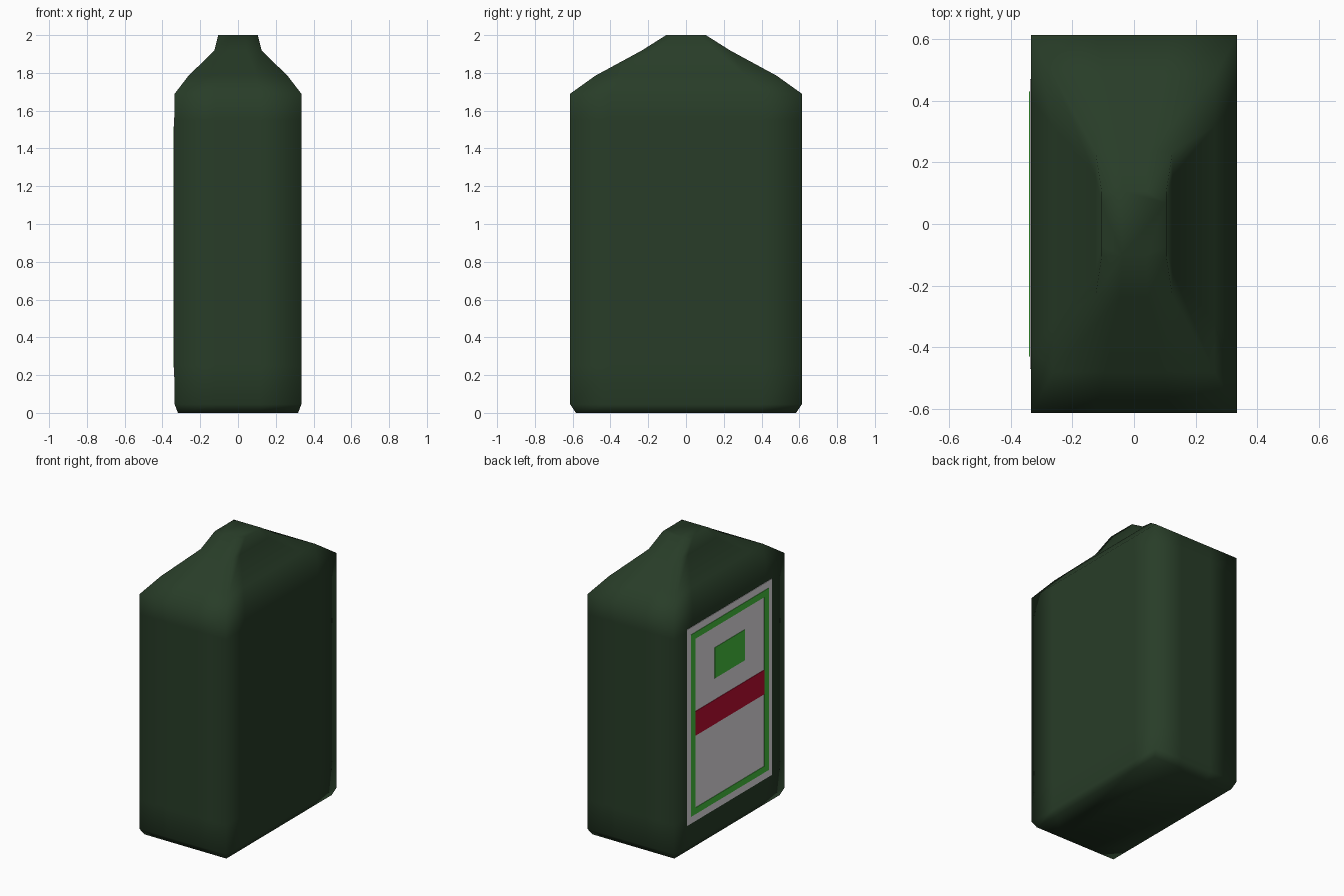
import bpy, bmesh

if "Cube" in bpy.data.objects:
    bpy.data.objects.remove(bpy.data.objects["Cube"])


def material(name, rgb):
    m = bpy.data.materials.new(name)
    m.diffuse_color = (*rgb, 1)
    m.use_nodes = True
    m.node_tree.nodes["Principled BSDF"].inputs["Base Color"].default_value = m.diffuse_color
    return m


DARK_GREEN = material("dark green", (0.021, 0.046, 0.021))
WHITE = material("off white", (0.80, 0.77, 0.80))
GREEN = material("bright green", (0.065, 0.55, 0.05))
RED = material("deep red", (0.52, 0.004, 0.032))


def finish(name, bm, mat, smooth):
    bmesh.ops.recalc_face_normals(bm, faces=bm.faces[:])
    for f in bm.faces:
        f.smooth = smooth
    me = bpy.data.meshes.new(name)
    bm.to_mesh(me)
    bm.free()
    me.materials.append(mat)
    ob = bpy.data.objects.new(name, me)
    bpy.context.collection.objects.link(ob)
    return ob


def ring(bm, hx, hy, z):
    """Rectangular section with extra points that keep the faces flat in the middle."""
    ix, iy = hx * 0.36, hy * 0.66
    quarter = [(ix, -hy), (hx, -hy), (hx, -iy)]
    other = [(hx, iy), (hx, hy), (ix, hy)]
    pts = quarter + other + [(-x, -y) for x, y in quarter + other]
    return [bm.verts.new((x, y, z)) for x, y in pts]


# Canister body: rectangular sections lofted from base to neck
sections = [(0.318, 0.583, 0.0), (0.335, 0.613, 0.045), (0.335, 0.613, 0.25),
            (0.335, 0.613, 1.55), (0.335, 0.613, 1.69), (0.262, 0.48, 1.785),
            (0.125, 0.235, 1.918), (0.105, 0.105, 2.0)]
bm = bmesh.new()
rings = [ring(bm, *s) for s in sections]
for a, b in zip(rings, rings[1:]):
    n = len(a)
    for i in range(n):
        j = (i + 1) % n
        bm.faces.new((a[i], a[j], b[j], b[i]))
bm.faces.new(rings[0][::-1])
bm.faces.new(rings[-1])
finish("canister_body", bm, DARK_GREEN, True)


def plates(name, rects, depth, mat):
    """Thin plates on the -x side; each rect is y0, y1, z0, z1."""
    bm = bmesh.new()
    for y0, y1, z0, z1 in rects:
        c = bmesh.ops.create_cube(bm, size=1)["verts"]
        for v in c:
            v.co = (-0.335 - depth if v.co.x < 0 else -0.334,
                    y0 if v.co.y < 0 else y1,
                    z0 if v.co.z < 0 else z1)
    return finish(name, bm, mat, False)


# Label with border, band and square
plates("label", [(-0.47, 0.47, 0.19, 1.565)], 0.003, WHITE)
plates("label_border", [(-0.43, -0.38, 0.24, 1.515), (0.38, 0.43, 0.24, 1.515),
                        (-0.38, 0.38, 0.24, 0.285), (-0.38, 0.38, 1.47, 1.515)], 0.006, GREEN)
plates("label_band", [(-0.38, 0.38, 0.79, 0.96)], 0.006, RED)
plates("label_square", [(-0.168, 0.168, 1.11, 1.325)], 0.006, GREEN)
